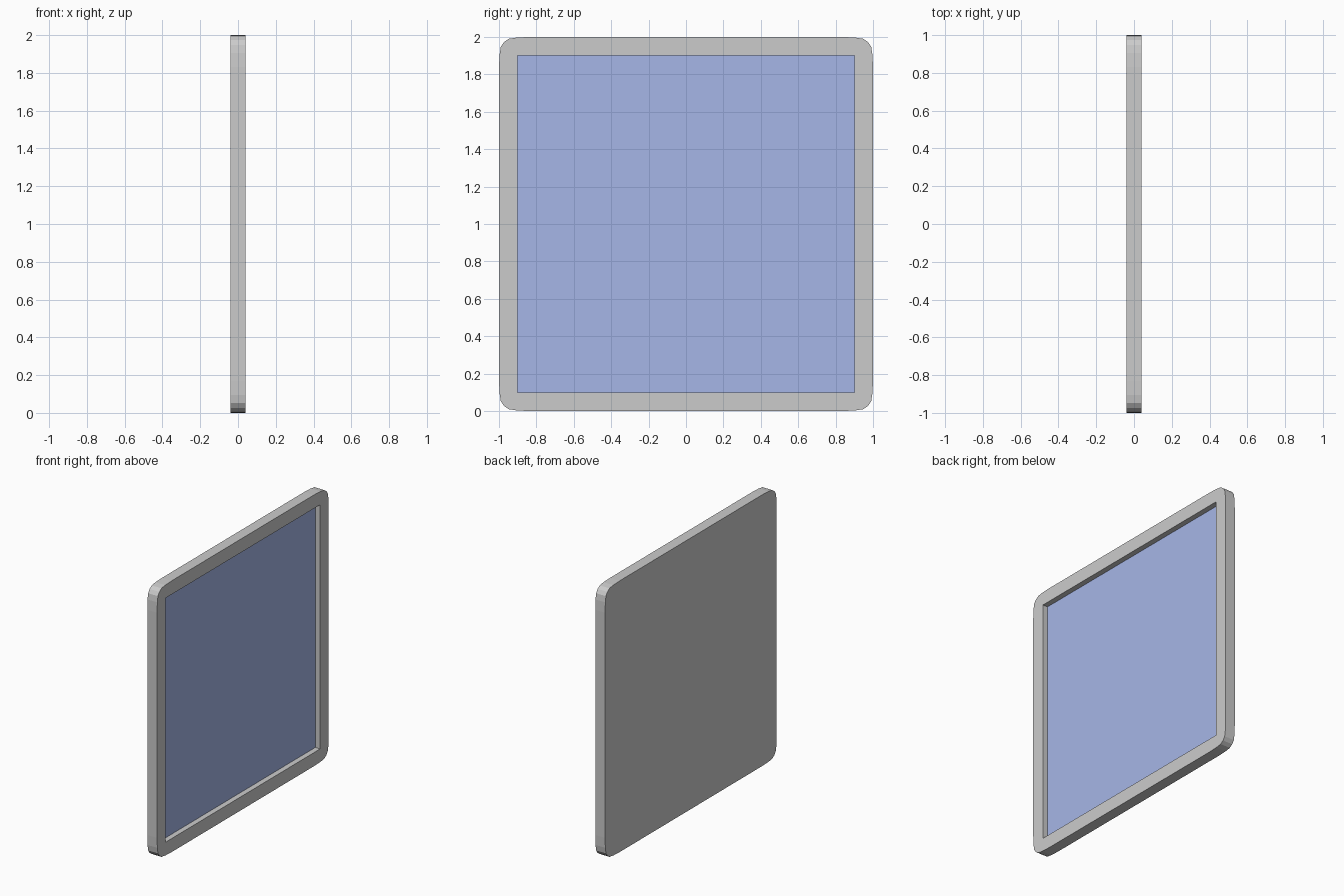
import bpy, bmesh

if "Cube" in bpy.data.objects:
    bpy.data.objects.remove(bpy.data.objects["Cube"])

HALF_T = 0.04      # half thickness of the panel
INNER = 0.9        # half size of the recess
SCREEN_X = 0.0     # front surface of the screen

# Soft corner: offsets inward from the square corner
CORNER = [(0.17, 0.0), (0.095, 0.003), (0.052, 0.01), (0.027, 0.027)]
CORNER += [(b, a) for a, b in reversed(CORNER[:-1])]


def outline():
    """Rounded square in the y-z plane, counter-clockwise seen from +x."""
    pts = []
    for sy, sz in ((1, 1), (-1, 1), (-1, -1), (1, -1)):
        arc = [(sy * (1 - a), 1 + sz * (1 - b)) for a, b in CORNER]
        pts += arc[::-1] if sy * sz > 0 else arc
    return pts


def prism(name, pts, x0, x1):
    """Extrude a y-z outline from x0 to x1."""
    bm = bmesh.new()
    face = bm.faces.new([bm.verts.new((x0, y, z)) for y, z in pts])
    ext = bmesh.ops.extrude_face_region(bm, geom=[face])
    verts = [v for v in ext["geom"] if isinstance(v, bmesh.types.BMVert)]
    bmesh.ops.translate(bm, verts=verts, vec=(x1 - x0, 0, 0))
    bmesh.ops.recalc_face_normals(bm, faces=bm.faces)
    mesh = bpy.data.meshes.new(name)
    bm.to_mesh(mesh)
    bm.free()
    obj = bpy.data.objects.new(name, mesh)
    bpy.context.collection.objects.link(obj)
    return obj


def square(h):
    return [(h, 1 + h), (-h, 1 + h), (-h, 1 - h), (h, 1 - h)]


# Frame with a closed back and a square recess on the +x side
frame = prism("frame", outline(), -HALF_T, HALF_T)
cutter = prism("recess_cutter", square(INNER), SCREEN_X - 0.01, HALF_T + 0.1)
cutter.hide_render = True
cutter.hide_viewport = True
cut = frame.modifiers.new("recess", 'BOOLEAN')
cut.operation = 'DIFFERENCE'
cut.solver = 'EXACT'
cut.object = cutter

# Blue screen set into the recess
screen = prism("screen", square(INNER), SCREEN_X - 0.01, SCREEN_X)
blue = bpy.data.materials.new("screen_blue")
blue.diffuse_color = (0.38, 0.47, 0.8, 1)
blue.use_nodes = True
blue.node_tree.nodes["Principled BSDF"].inputs["Base Color"].default_value = blue.diffuse_color
screen.data.materials.append(blue)
